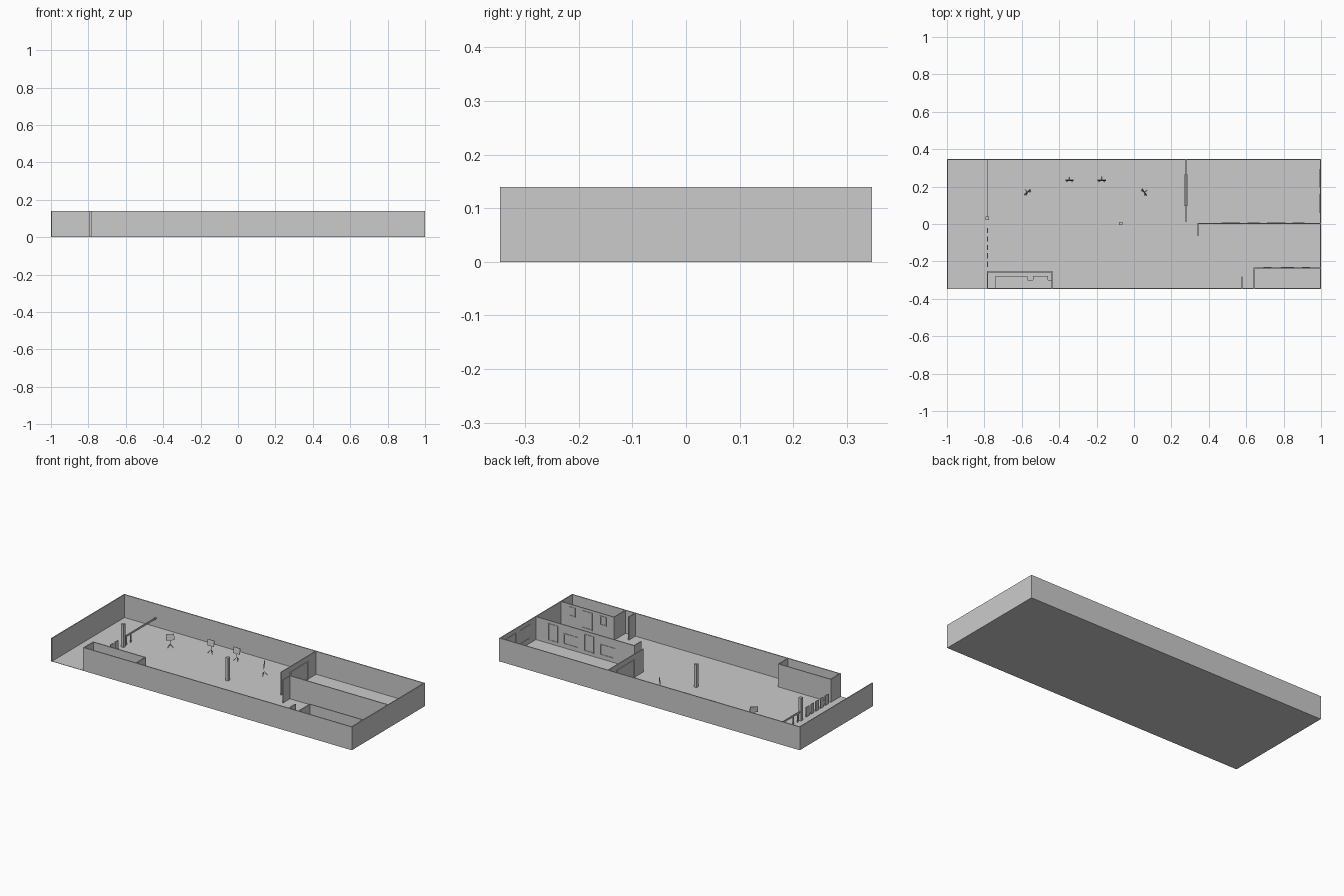
import bpy, math
from mathutils import Matrix, Vector

if "Cube" in bpy.data.objects:
    bpy.data.objects.remove(bpy.data.objects["Cube"])

H = 0.14      # wall height
T = 0.006     # wall thickness
W, D = 1.0, 0.347


def box(name, x0, x1, y0, y1, z0, z1, mat=None):
    """Axis-aligned box between two corners, optionally moved by a matrix."""
    bpy.ops.mesh.primitive_cube_add(size=1)
    o = bpy.context.object
    o.name = name
    m = Matrix.Translation(((x0 + x1) / 2, (y0 + y1) / 2, (z0 + z1) / 2)) @ \
        Matrix.Diagonal((x1 - x0, y1 - y0, z1 - z0, 1))
    o.data.transform((mat or Matrix()) @ m)
    return o


def wall_x(name, x0, x1, y, z1=H):
    box(name, x0, x1, y - T / 2, y + T / 2, 0, z1)


def wall_y(name, x, y0, y1, z1=H):
    box(name, x - T / 2, x + T / 2, y0, y1, 0, z1)


def frame(name, origin, angle, w, z0, z1, depth=0.003, b=0.005):
    """Rectangular border centred on a wall face; angle turns it about z."""
    m = Matrix.Translation((origin[0], origin[1], 0)) @ Matrix.Rotation(angle, 4, 'Z')
    for s in (-1, 1):
        xs = sorted((s * w / 2, s * (w / 2 - b)))
        box(name + "_side", xs[0], xs[1], -depth, depth, z0, z1, m)
    box(name + "_bottom", -w / 2 + b, w / 2 - b, -depth, depth, z0, z0 + b, m)
    box(name + "_top", -w / 2 + b, w / 2 - b, -depth, depth, z1 - b, z1, m)


def rod(name, a, b, r=0.0012):
    """Thin round bar between two points."""
    a, b = Vector(a), Vector(b)
    bpy.ops.mesh.primitive_cylinder_add(vertices=8, radius=r, depth=(b - a).length,
                                        location=(a + b) / 2)
    o = bpy.context.object
    o.name = name
    o.rotation_mode = 'QUATERNION'
    o.rotation_quaternion = (b - a).to_track_quat('Z', 'Y')


# Floor and outer shell, open at the front left corner
box("floor", -W, W, -D, D, 0, 0.002)
wall_x("back_wall", -W, W, D - T / 2)
wall_x("front_wall", -0.787, W, -D + T / 2)
wall_y("left_wall", -W + T / 2, -D, D)
wall_y("right_wall", W - T / 2, -D, D)

# Front left office with a counter inside
wall_x("office_wall", -0.787, -0.435, -0.255)
wall_y("office_left_wall", -0.784, -D, -0.255)
wall_y("office_right_wall", -0.438, -D, -0.255)
for x0, x1, y in ((-0.74, -0.57, -0.278), (-0.57, -0.54, -0.3),
                  (-0.54, -0.46, -0.278), (-0.46, -0.441, -0.3)):
    box("office_counter", x0, x1, -D + T, y, 0, 0.045)

# Right-hand rooms and stub partitions
wall_y("cross_wall", 0.278, 0.01, D)
wall_x("middle_wall", 0.34, W, 0.003)
wall_y("middle_stub", 0.343, -0.065, 0.003)
wall_x("small_room_wall", 0.64, W, -0.235)
wall_y("small_room_side", 0.643, -D, -0.235)
wall_y("entry_stub", 0.578, -D, -0.28)

# Doorway surround on the cross wall
frame("doorway_frame", (0.278, 0.18), math.pi / 2, 0.17, 0.002, 0.11, depth=0.007)

# Frames on the middle wall
for x, w, z0, z1 in ((0.88, 0.065, 0.02, 0.122), (0.76, 0.1, 0.025, 0.09),
                     (0.64, 0.065, 0.02, 0.122), (0.517, 0.1, 0.025, 0.09)):
    frame("picture_frame", (x, 0.006), 0, w, z0, z1)

# Frames on the small room wall
frame("hatch_frame", (0.82, -0.232), 0, 0.07, 0.02, 0.125)
for x in (0.92, 0.713):
    frame("window_frame", (x, -0.232), 0, 0.042, 0.07, 0.125)

# Frames on the right wall
for y in (0.11, 0.245):
    frame("end_frame", (W - T, y), math.pi / 2, 0.1, 0.03, 0.115)

# Square columns
for x, y in ((-0.784, 0.03), (-0.07, 0.003)):
    box("column", x - 0.009, x + 0.009, y - 0.009, y + 0.009, 0, H)

# Entrance barrier rail and gate panels
box("barrier_rail", -0.787, -0.782, 0.039, D - T, 0.05, 0.06)
for y in (0.06, 0.1):
    box("barrier_post", -0.787, -0.782, y - 0.004, y + 0.004, 0, 0.05)
for y in (-0.035, -0.08, -0.125, -0.17, -0.215):
    box("gate_panel", -0.787, -0.781, y - 0.014, y + 0.014, 0, 0.06)

# Display stands: tilted board on a pole with three legs
for x, y, a in ((-0.57, 0.17, 40), (-0.345, 0.235, 0), (-0.173, 0.235, 0), (0.055, 0.17, -55)):
    m = Matrix.Translation((x, y, 0)) @ Matrix.Rotation(math.radians(a), 4, 'Z')
    tilt = m @ Matrix.Translation((0, 0, 0.063)) @ Matrix.Rotation(math.radians(-8), 4, 'X')
    box("stand_board", -0.022, 0.022, -0.0015, 0.0015, -0.018, 0.018, tilt)
    rod("stand_pole", m @ Vector((0, 0.002, 0.02)), m @ Vector((0, 0.002, 0.06)))
    for k in range(3):
        t = math.radians(90 + 120 * k)
        rod("stand_leg", m @ Vector((0, 0.002, 0.024)),
            m @ Vector((0.018 * math.cos(t), 0.018 * math.sin(t), 0.001)))
